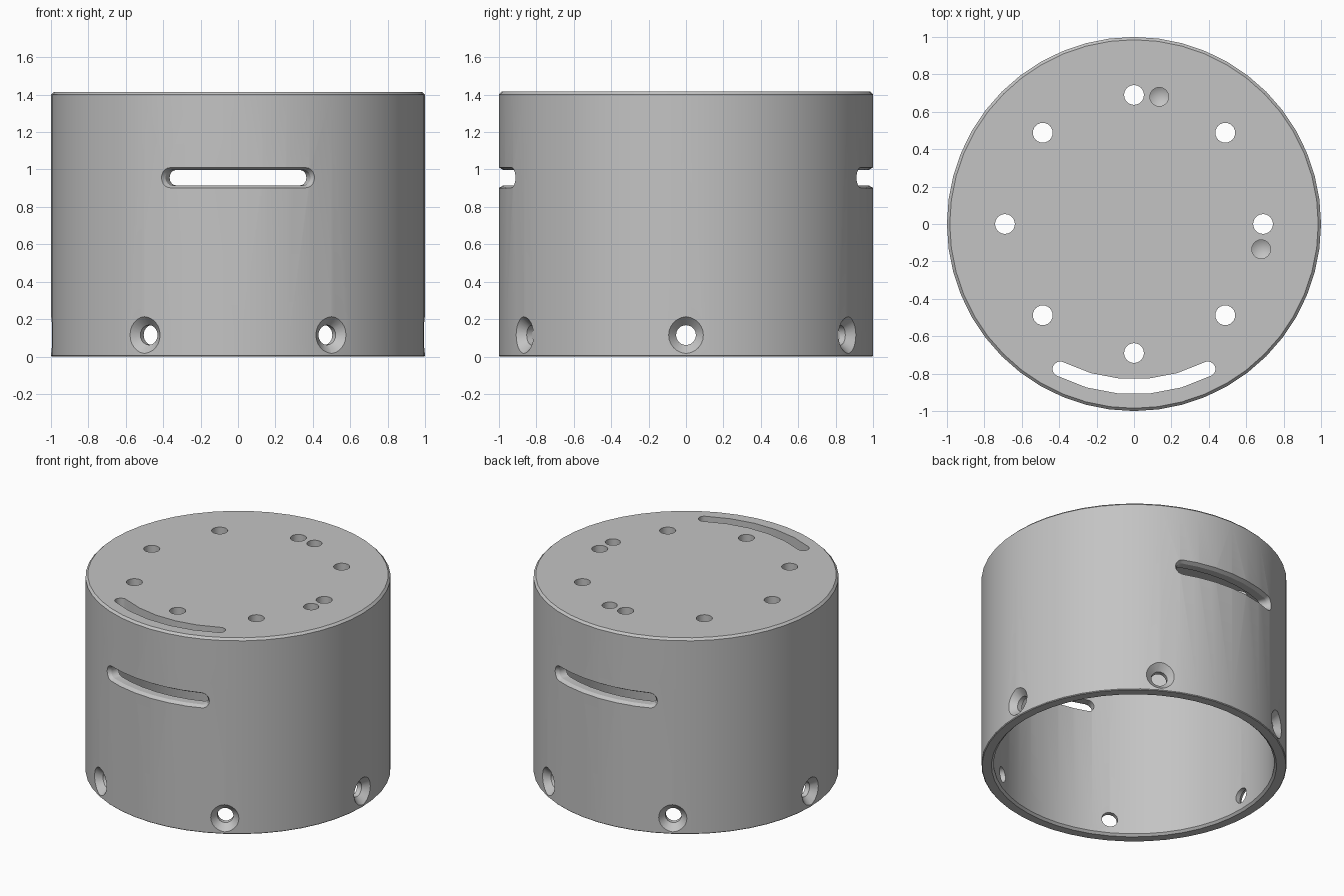
import bpy, bmesh
from math import sin, cos, pi, sqrt, radians
from mathutils import Matrix, Vector

if "Cube" in bpy.data.objects:
    bpy.data.objects.remove(bpy.data.objects["Cube"], do_unlink=True)

HEIGHT = 1.415
UNDERSIDE = 1.255

grey = bpy.data.materials.new("plain grey")
grey.use_nodes = True
grey.diffuse_color = (0.55, 0.55, 0.55, 1)
grey.node_tree.nodes["Principled BSDF"].inputs["Base Color"].default_value = (0.55, 0.55, 0.55, 1)


def lathe(bm, profile, segments, matrix=Matrix()):
    """Revolve (radius, height) points that start and end on the axis."""
    rings = []
    for r, h in profile:
        count = segments if r > 0 else 1
        rings.append([bm.verts.new(matrix @ Vector((r * cos(2 * pi * i / segments),
                                                    r * sin(2 * pi * i / segments), h)))
                      for i in range(count)])
    for a, b in zip(rings, rings[1:]):
        for i in range(segments):
            j = (i + 1) % segments
            corners = [a[i % len(a)], a[j % len(a)], b[j % len(b)], b[i % len(b)]]
            bm.faces.new(list(dict.fromkeys(corners)))


def arc_slot(bm, half_angle, radius, stations, place, steps=6, cap=5):
    """Loft a rounded slot that follows the cylinder; stations are (depth, half width)."""
    loops = []
    for depth, w in stations:
        end = w / radius
        columns = [(-half_angle - end * cos(pi / 2 * k / cap), w * sin(pi / 2 * k / cap))
                   for k in range(cap)]
        columns += [(-half_angle + 2 * half_angle * k / steps, w) for k in range(steps + 1)]
        columns += [(-u, v) for u, v in reversed(columns[:cap])]
        outline = columns + [(u, -v) for u, v in reversed(columns[1:-1])]
        loops.append([bm.verts.new(place(u, v, depth)) for u, v in outline])
    n = len(loops[0])
    for a, b in zip(loops, loops[1:]):
        for i in range(n):
            j = (i + 1) % n
            bm.faces.new((a[i], a[j], b[j], b[i]))
    for loop in (loops[0], loops[-1]):
        for i in range(n // 2):
            corners = [loop[i], loop[i + 1], loop[(n - i - 1) % n], loop[(n - i) % n]]
            bm.faces.new(list(dict.fromkeys(corners)))


def finish(bm, name):
    bmesh.ops.recalc_face_normals(bm, faces=bm.faces)
    mesh = bpy.data.meshes.new(name)
    bm.to_mesh(mesh)
    bm.free()
    mesh.materials.append(grey)
    obj = bpy.data.objects.new(name, mesh)
    bpy.context.collection.objects.link(obj)
    return obj


# Hollow cap, open at the bottom, with chamfered rims
bm = bmesh.new()
lathe(bm, [(0, UNDERSIDE), (0.92, UNDERSIDE), (0.92, 0.015), (0.935, 0), (0.995, 0),
           (1, 0.005), (1, HEIGHT - 0.015), (0.985, HEIGHT), (0, HEIGHT)], 48)
cap_body = finish(bm, "cylindrical_cap")

bm = bmesh.new()
# Ring of through holes in the top
for i in range(8):
    a = i * pi / 4
    lathe(bm, [(0, 1.2), (0.053, 1.2), (0.053, 1.5), (0, 1.5)], 24,
          Matrix.Translation((0.69 * cos(a), 0.69 * sin(a), 0)))

# Two blind pin holes with conical bottoms
for x, y in ((0.135, 0.68), (0.68, -0.135)):
    lathe(bm, [(0, HEIGHT - 0.13), (0.05, HEIGHT - 0.1), (0.05, 1.5), (0, 1.5)], 24,
          Matrix.Translation((x, y, 0)))

# Countersunk screw holes around the lower wall
for i in range(6):
    turn = Matrix.Rotation(i * pi / 3, 4, "Z") @ Matrix.Rotation(pi / 2, 4, "Y")
    lathe(bm, [(0, 0.8), (0.053, 0.8), (0.053, 0.952), (0.125, 1.028), (0, 1.028)], 24,
          Matrix.Translation((0, 0, 0.115)) @ turn)

# Curved slot through the top, near the front edge
arc_slot(bm, radians(27), 0.87, [(1.2, 0.04), (1.5, 0.04)],
         lambda u, v, d: ((0.87 + v) * sin(u), -(0.87 + v) * cos(u), d), steps=5)

# Chamfered slots through the front and back wall
for side in (-1, 1):
    arc_slot(bm, 0.368, 1.0, [(0.85, 0.041), (0.975, 0.041), (1.0, 0.055), (1.03, 0.072)],
             lambda u, v, d: (d * sin(u), side * d * cos(u), 0.956 + v))
cutter = finish(bm, "hole_cutter")
cutter.hide_render = True

# Cut all openings, then drop the cutter
cut = cap_body.modifiers.new("openings", "BOOLEAN")
cut.operation = "DIFFERENCE"
cut.solver = "EXACT"
cut.object = cutter
bpy.ops.object.select_all(action="DESELECT")
bpy.context.view_layer.objects.active = cap_body
cap_body.select_set(True)
bpy.ops.object.modifier_apply(modifier=cut.name)
bpy.data.objects.remove(cutter, do_unlink=True)
bpy.ops.object.shade_smooth_by_angle(angle=radians(25))
